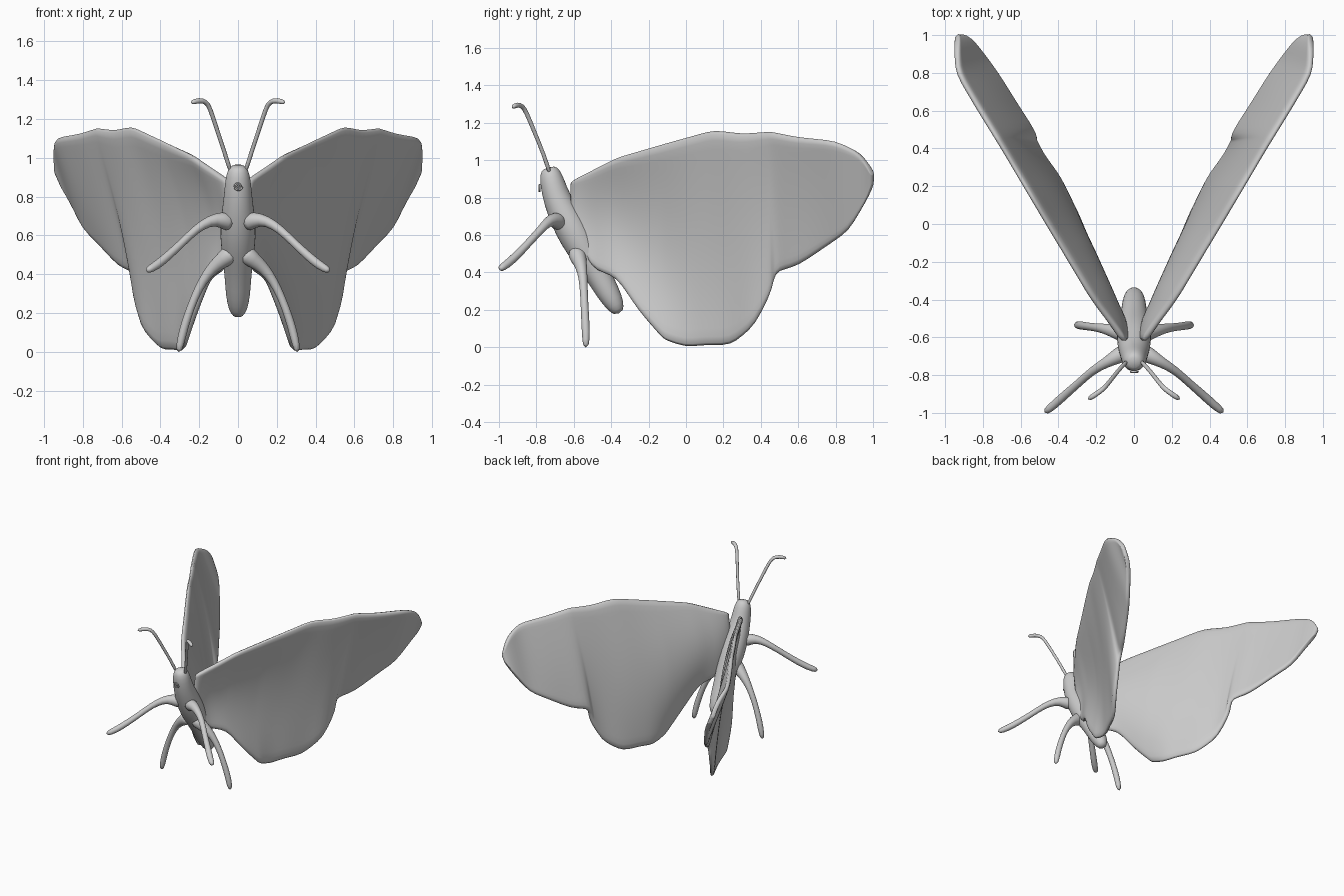
import bpy, bmesh, math
from mathutils import Vector

if "Cube" in bpy.data.objects:
    bpy.data.objects.remove(bpy.data.objects["Cube"])


def lerp_table(table, t, k=1):
    if t <= table[0][0]:
        return table[0][k]
    for a, b in zip(table, table[1:]):
        if t <= b[0]:
            return a[k] + (b[k] - a[k]) * (t - a[0]) / (b[0] - a[0])
    return table[-1][k]


def finish(name, bm):
    bmesh.ops.recalc_face_normals(bm, faces=bm.faces)
    me = bpy.data.meshes.new(name)
    bm.to_mesh(me)
    bm.free()
    me.shade_smooth()
    ob = bpy.data.objects.new(name, me)
    bpy.context.collection.objects.link(ob)
    return ob


def tube(name, pts, side=1, sides=12):
    """Round closed tube through (x, y, z, radius) points, softened by subdivision."""
    bm = bmesh.new()
    ps = [Vector((p[0] * side, p[1], p[2])) for p in pts]
    rings = []
    for i, p in enumerate(ps):
        t = (ps[min(i + 1, len(ps) - 1)] - ps[max(i - 1, 0)]).normalized()
        ref = Vector((0, 1, 0)) if abs(t.y) < 0.8 else Vector((1, 0, 0))
        u = t.cross(ref).normalized()
        v = t.cross(u)
        ring = []
        for k in range(sides):
            a = 2 * math.pi * k / sides
            ring.append(bm.verts.new(p + pts[i][3] * (u * math.cos(a) + v * math.sin(a))))
        rings.append(ring)
    for a, b in zip(rings, rings[1:]):
        # align the rings so the tube does not twist
        off = min(range(sides), key=lambda s: sum((a[k].co - b[(k + s) % sides].co).length for k in range(sides)))
        b[:] = b[off:] + b[:off]
        for k in range(sides):
            n = (k + 1) % sides
            bm.faces.new((a[k], a[n], b[n], b[k]))
    bm.faces.new(rings[0])
    bm.faces.new(rings[-1])
    ob = finish(name, bm)
    m = ob.modifiers.new("smooth", 'SUBSURF')
    m.levels = m.render_levels = 1
    return ob


# Wing outline (y, z), leading-edge spread (y, x)
TOP = [(-.62, .885), (-.37, 1.015), (-.1, 1.095), (.15, 1.165), (.3, 1.145), (.45, 1.155),
       (.6, 1.125), (.8, 1.105), (.93, 1.04), (.98, .97), (1.0, .92)]
BOTTOM = [(-.62, .65), (-.5, .42), (-.37, .37), (-.25, .19), (-.12, .04), (0, -.005), (.08, .008),
          (.24, .008), (.37, .115), (.445, .27), (.475, .4), (.6, .435), (.87, .62), (.98, .81), (1.0, .88)]
SPREAD = [(-.62, .05), (-.4, .235), (0, .475), (.4, .71), (.78, .945), (1.0, 1.08)]
# Inward lean (y, at top edge, at bottom edge, belly in between)
LEAN = [(-.62, 0, .02, .0), (-.5, .01, .08, .04), (-.37, .015, .1, .07), (-.25, .015, .1, .09),
        (-.12, .015, .13, .09), (0, .015, .19, .06), (.24, .015, .22, .03), (.37, .015, .2, .03),
        (.445, .015, .215, .02), (.475, .015, .235, .01), (.6, .015, .23, .01), (.8, .02, .23, 0),
        (.93, .095, .21, 0), (.98, .13, .195, 0), (1.0, .14, .16, 0)]


def wing(name, side):
    bm = bmesh.new()
    ys = sorted({y for y, _ in TOP + BOTTOM} | {-.56, -.44, -.31, -.18, .53, .7})
    rows = 12
    cols = []
    for y in ys:
        top, bot = lerp_table(TOP, y), lerp_table(BOTTOM, y)
        la, lb, belly = (lerp_table(LEAN, y, k) for k in (1, 2, 3))
        col = []
        for r in range(rows + 1):
            t = r / rows
            x = lerp_table(SPREAD, y) - (la + (lb - la) * t + belly * math.sin(math.pi * t))
            col.append(bm.verts.new((side * max(x, .035), y, top + (bot - top) * t)))
        cols.append(col)
    for a, b in zip(cols, cols[1:]):
        for r in range(rows):
            bm.faces.new((a[r], a[r + 1], b[r + 1], b[r]))
    ob = finish(name, bm)
    s = ob.modifiers.new("thickness", 'SOLIDIFY')
    s.thickness, s.offset = .035, 0
    m = ob.modifiers.new("smooth", 'SUBSURF')
    m.levels = m.render_levels = 1


# Head, thorax and abdomen in one tapering form
tube("body", [(0, -.735, .963, .03), (0, -.728, .94, .055), (0, -.715, .88, .068), (0, -.69, .79, .075),
              (0, -.64, .69, .09), (0, -.585, .59, .095), (0, -.53, .49, .082), (0, -.47, .39, .07),
              (0, -.415, .29, .064), (0, -.375, .22, .05), (0, -.358, .18, .025)], sides=16)

# Coiled proboscis on the face
coil = []
for i in range(17):
    a = i * math.pi / 4
    r = .006 + .018 * i / 16
    coil.append((r * math.cos(a), -.783, .853 + r * math.sin(a), .006))
tube("proboscis", coil, sides=6)

for side, word in ((1, "right"), (-1, "left")):
    wing(word + "_wing", side)
    tube(word + "_front_leg", [(.03, -.67, .66, .055), (.09, -.7, .685, .042), (.15, -.735, .675, .028),
                               (.22, -.775, .63, .022), (.29, -.84, .56, .021), (.36, -.9, .495, .023),
                               (.42, -.955, .445, .024), (.475, -1.0, .415, .019)], side)
    tube(word + "_rear_leg", [(.02, -.59, .52, .055), (.075, -.575, .475, .045), (.13, -.56, .435, .032),
                              (.18, -.55, .37, .024), (.225, -.545, .28, .021), (.265, -.54, .17, .022),
                              (.29, -.535, .08, .023), (.307, -.535, -.005, .017)], side)
    tube(word + "_antenna", [(.035, -.725, .92, .014), (.07, -.76, 1.03, .011), (.11, -.81, 1.15, .012),
                             (.145, -.855, 1.26, .013), (.165, -.875, 1.29, .014), (.2, -.9, 1.298, .016),
                             (.245, -.93, 1.283, .014)], side, 8)
